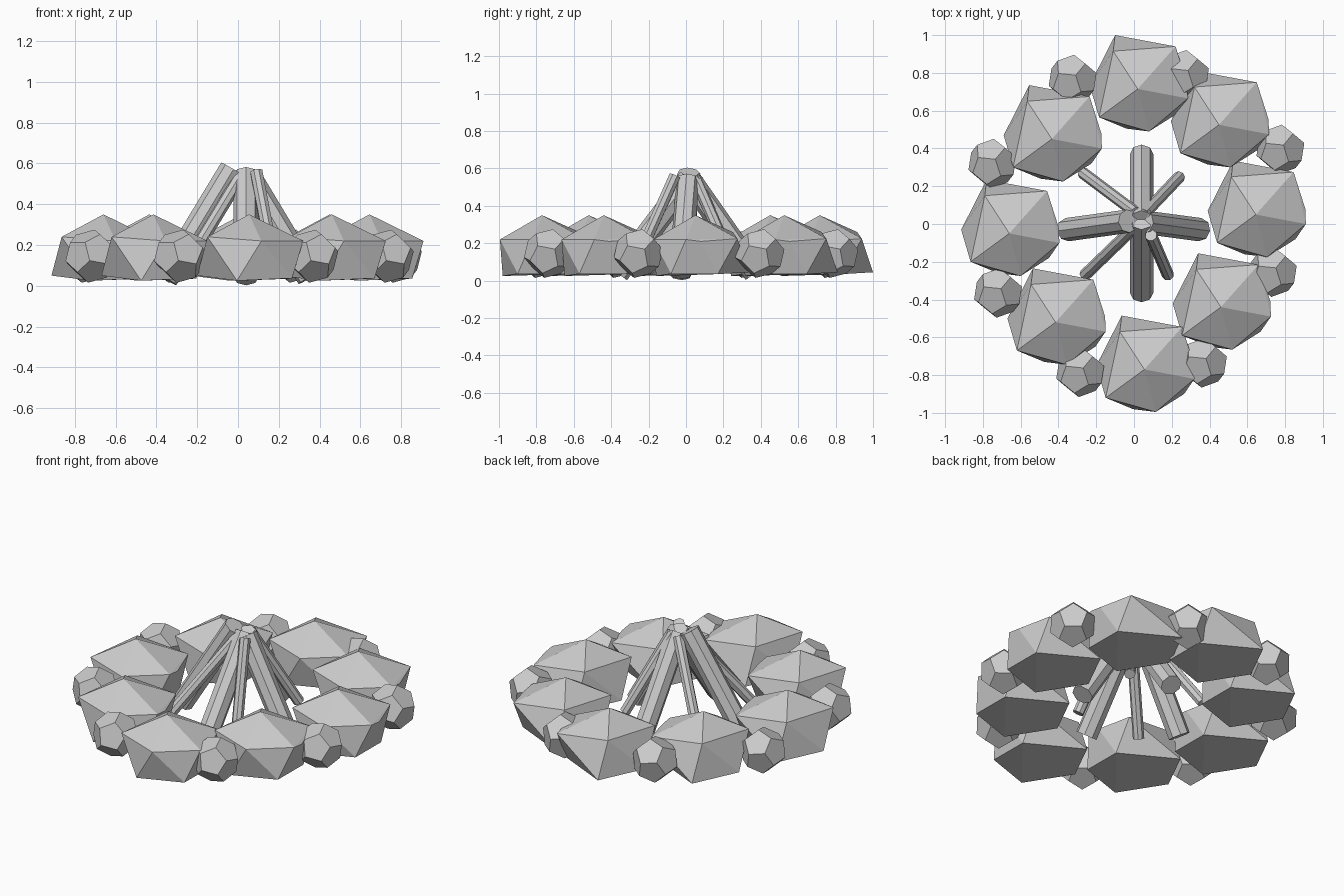
import bpy, bmesh, math
from mathutils import Vector, Euler

if "Cube" in bpy.data.objects:
    bpy.data.objects.remove(bpy.data.objects["Cube"])


def hull_mesh(name, points):
    """Faceted convex solid around a few points, coplanar faces merged."""
    bm = bmesh.new()
    for p in points:
        bm.verts.new(p)
    res = bmesh.ops.convex_hull(bm, input=bm.verts[:])
    loose = [v for v in bm.verts if not v.link_faces]
    bmesh.ops.delete(bm, geom=loose, context='VERTS')
    bmesh.ops.dissolve_limit(bm, angle_limit=math.radians(3),
                             verts=bm.verts[:], edges=bm.edges[:])
    bmesh.ops.recalc_face_normals(bm, faces=bm.faces[:])
    me = bpy.data.meshes.new(name)
    bm.to_mesh(me)
    bm.free()
    return me


def place(name, mesh, loc):
    ob = bpy.data.objects.new(name, mesh)
    ob.location = loc
    bpy.context.collection.objects.link(ob)
    return ob


# Large boulder: apex, upper ring, lower ring (relative to apex in x, y)
boulder = hull_mesh("boulder", [
    (0, 0, .35),
    (.265, -.05, .22), (.262, .03, .21), (.20, .225, .225),
    (-.13, .20, .26), (-.205, -.15, .24), (.06, -.225, .22),
    (.21, .12, .035), (-.12, .285, .045), (-.255, .02, .05),
    (-.06, -.21, .025), (.21, -.13, .037)])
for i, (x, y) in enumerate([(.02, .715), (.45, .525), (.645, .05), (.46, -.44),
                            (.055, -.77), (-.415, -.52), (-.66, -.05),
                            (-.435, .45)]):
    place(f"boulder_{i + 1}", boulder, (x, y, 0))

# Small dodecahedral stones between the boulders
g = (1 + 5 ** .5) / 2
pts = [Vector((a, b, c)) for a in (-1, 1) for b in (-1, 1) for c in (-1, 1)]
for a in (-1 / g, 1 / g):
    for b in (-g, g):
        pts += [Vector((0, a, b)), Vector((a, b, 0)), Vector((b, 0, a))]
rot = Euler((math.radians(14), math.radians(10), math.radians(20)))
for p in pts:
    p.rotate(rot)
    p *= .133 / 3 ** .5
stone = hull_mesh("stone", pts)
for i, (x, y) in enumerate([(-.325, .765), (.27, .79), (.775, .395),
                            (.735, -.255), (.365, -.735), (-.285, -.785),
                            (-.72, -.365), (-.75, .32)]):
    place(f"stone_{i + 1}", stone, (x, y, .145))


# Leaning logs: octagonal prisms from foot to top
def log(name, foot, top, r):
    a, b = Vector(foot), Vector(top)
    bpy.ops.mesh.primitive_cylinder_add(vertices=8, radius=r,
                                        depth=(b - a).length,
                                        location=(a + b) / 2)
    ob = bpy.context.object
    ob.name = name
    ob.rotation_euler = (b - a).to_track_quat('Z', 'Y').to_euler()


log("thick_log_left", (-.355, -.03, .035), (-.03, .015, .572), .062)
log("thick_log_right", (.35, -.03, .04), (.05, .01, .54), .062)
log("thick_log_back", (.04, .37, .04), (.04, .02, .54), .062)
log("thick_log_front", (.04, -.365, .04), (.04, .02, .545), .062)
log("thin_log_back_left", (-.27, .27, .09), (.01, .06, .54), .032)
log("thin_log_back_right", (.24, .25, .09), (.05, .05, .55), .032)
log("thin_log_front_left", (-.26, -.27, .09), (.02, .0, .55), .032)
log("thin_log_front_right", (.18, -.27, .09), (.09, -.06, .56), .032)
